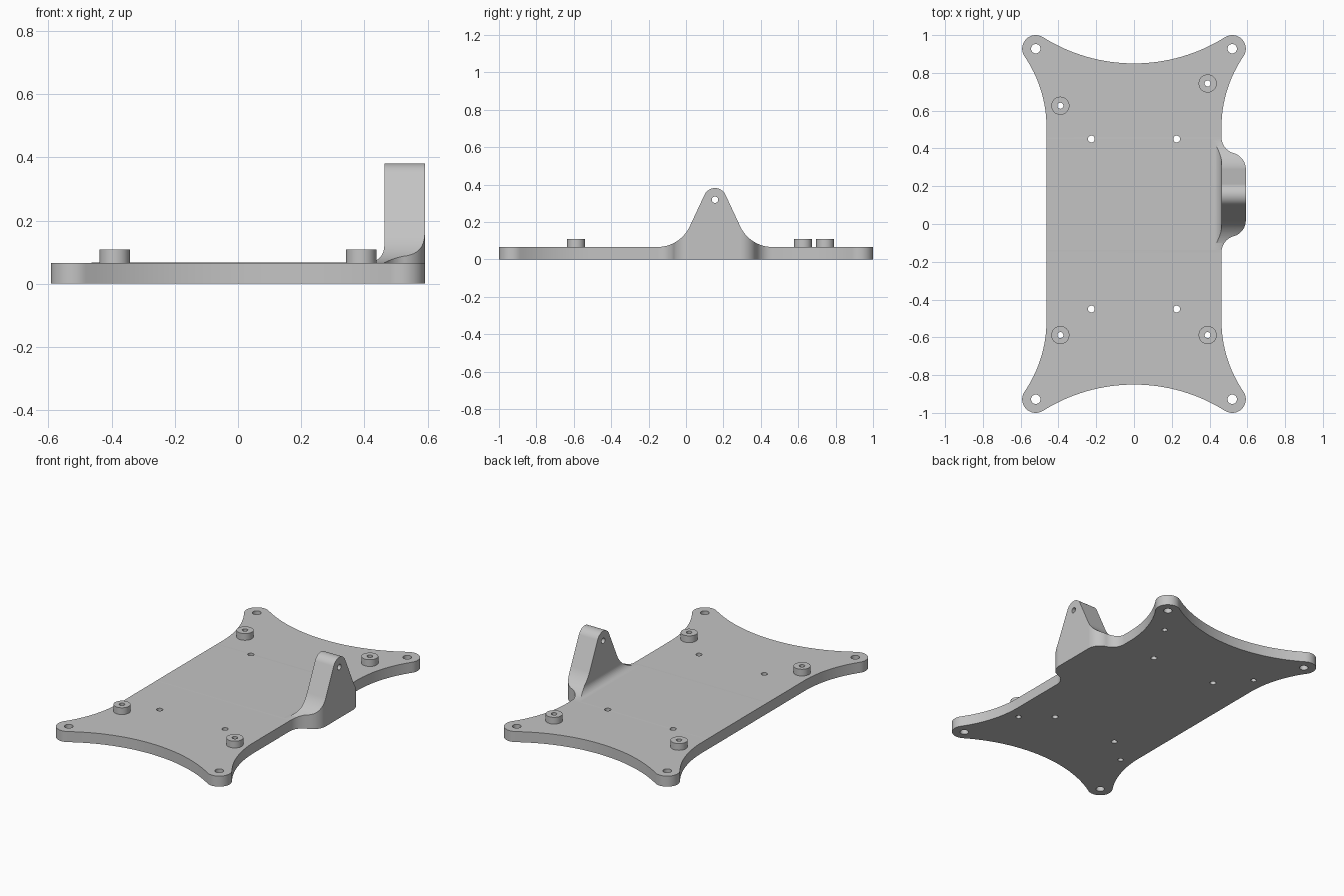
import bpy, bmesh
from math import pi, sin, cos, atan2, radians, hypot

if "Cube" in bpy.data.objects:
    bpy.data.objects.remove(bpy.data.objects["Cube"])

PLATE_Z = 0.066          # plate thickness
XS, YS = 0.463, 0.51     # half width and half length of the straight side
XMAX = 0.592             # outer face of corners and upright
YB = 0.155               # centre of the upright in y


def arc(c, r, a0, a1, n=16):
    return [(c[0] + r * cos(a0 + (a1 - a0) * i / n),
             c[1] + r * sin(a0 + (a1 - a0) * i / n)) for i in range(n + 1)]


def prism(name, pts, axis, lo, hi):
    """Extrude a 2D profile along an axis."""
    clean = []
    for p in pts:
        if not clean or hypot(p[0] - clean[-1][0], p[1] - clean[-1][1]) > 1e-4:
            clean.append(p)
    place = {'X': lambda a, b, h: (h, a, b),
             'Y': lambda a, b, h: (a, h, b),
             'Z': lambda a, b, h: (a, b, h)}[axis]
    bm = bmesh.new()
    rings = [[bm.verts.new(place(a, b, h)) for a, b in clean] for h in (lo, hi)]
    n = len(clean)
    bm.faces.new(rings[0])
    bm.faces.new(rings[1])
    for i in range(n):
        j = (i + 1) % n
        bm.faces.new((rings[0][i], rings[0][j], rings[1][j], rings[1][i]))
    bmesh.ops.recalc_face_normals(bm, faces=bm.faces)
    mesh = bpy.data.meshes.new(name)
    bm.to_mesh(mesh)
    bm.free()
    obj = bpy.data.objects.new(name, mesh)
    bpy.context.collection.objects.link(obj)
    return obj


def rod(name, c, r, axis, lo, hi, n=32):
    return prism(name, arc(c, r, 0, 2 * pi * (n - 1) / n, n - 1), axis, lo, hi)


def combine(target, tool, operation):
    tool.hide_render = True
    mod = target.modifiers.new("bool", 'BOOLEAN')
    mod.solver, mod.operation, mod.object = 'EXACT', operation, tool
    bpy.context.view_layer.objects.active = target
    bpy.ops.object.modifier_apply(modifier=mod.name)
    bpy.data.objects.remove(tool)


# Quarter outline: side arc, round corner, end arc, all tangent
cx, cy, cr, ye = 0.52, 0.928, 0.072, 0.85
rs = ((cx - XS) ** 2 + (cy - YS) ** 2 - cr ** 2) / (2 * (cx - XS + cr))
rt = ((cy - ye) ** 2 + cx ** 2 - cr ** 2) / (2 * (cy - ye + cr))
side_c, end_c = (XS + rs, YS), (0, ye + rt)
a1 = atan2(cy - side_c[1], cx - side_c[0])
a2 = atan2(end_c[1] - cy, end_c[0] - cx)
q = (arc(side_c, rs, pi, a1) + arc((cx, cy), cr, a1 - pi, a2)
     + arc(end_c, rt, a2 - pi, -pi / 2))

# Bulge on the right side that carries the upright
far, near = 0.305, 0.135
turn = 2 * atan2(XMAX - XS, far - near)
br = (far - near) / (2 * sin(turn))
bulge = (arc((XS + br, YB - far), br, pi, pi - turn)
         + arc((XMAX - br, YB - near), br, -turn, 0))
bulge += [(x, 2 * YB - y) for x, y in reversed(bulge)]

outline = (bulge + q + [(-x, y) for x, y in reversed(q)]
           + [(-x, -y) for x, y in q] + [(x, -y) for x, y in reversed(q)])
plate = prism("mounting_plate", outline, 'Z', 0, 0.5)

# Side profile: flat plate with a flared, round-topped peak
tilt, cap_z, cap_r, flare = radians(25), 0.319, 0.062, 0.19
d = (cap_r + flare - (PLATE_Z + flare - cap_z) * sin(tilt)) / cos(tilt)
half = (arc((d, PLATE_Z + flare), flare, -pi / 2, tilt - pi)
        + arc((0, cap_z), cap_r, tilt, pi / 2, 12))
peak = [(YB + y, z) for y, z in half] + [(YB - y, z) for y, z in reversed(half)]
side = [(-1.2, -0.1), (1.2, -0.1), (1.2, PLATE_Z)] + peak + [(-1.2, PLATE_Z)]
combine(plate, prism("side_profile", side, 'X', -1, 1), 'INTERSECT')

# Front profile: upright's inner face with a fillet into the plate
fz, fr = PLATE_Z + 0.0005, 0.052
front = ([(-1, -0.1), (1, -0.1), (1, 0.6), (XS, 0.6)]
         + arc((XS - fr, fz + fr), fr, 0, -pi / 2, 10) + [(-1, fz)])
combine(plate, prism("front_profile", front, 'Y', -1.3, 1.3), 'INTERSECT')

# Standoffs
standoffs = [(-0.39, 0.626), (0.39, 0.744), (-0.39, -0.588), (0.39, -0.588)]
for p in standoffs:
    combine(plate, rod("standoff", p, 0.048, 'Z', 0.03, 0.108), 'UNION')

# Holes through corners, plate, standoffs and upright
holes = [(p, 0.016) for p in standoffs]
for sx in (-1, 1):
    for sy in (-1, 1):
        holes += [((sx * cx, sy * cy), 0.025), ((sx * 0.226, sy * 0.45), 0.018)]
for p, r in holes:
    combine(plate, rod("hole_cutter", p, r, 'Z', -0.1, 0.3, 24), 'DIFFERENCE')
combine(plate, rod("hole_cutter", (YB, cap_z), 0.017, 'X', 0.3, 0.8, 24), 'DIFFERENCE')

# Finish
grey = bpy.data.materials.new("grey")
grey.diffuse_color = (0.55, 0.55, 0.55, 1)
grey.use_nodes = True
grey.node_tree.nodes["Principled BSDF"].inputs["Base Color"].default_value = grey.diffuse_color
plate.data.materials.clear()
plate.data.materials.append(grey)
bpy.ops.object.select_all(action='DESELECT')
plate.select_set(True)
bpy.context.view_layer.objects.active = plate
bpy.ops.object.shade_smooth_by_angle(angle=radians(30))
weighted = plate.modifiers.new("weighted_normals", 'WEIGHTED_NORMAL')
weighted.keep_sharp = True
